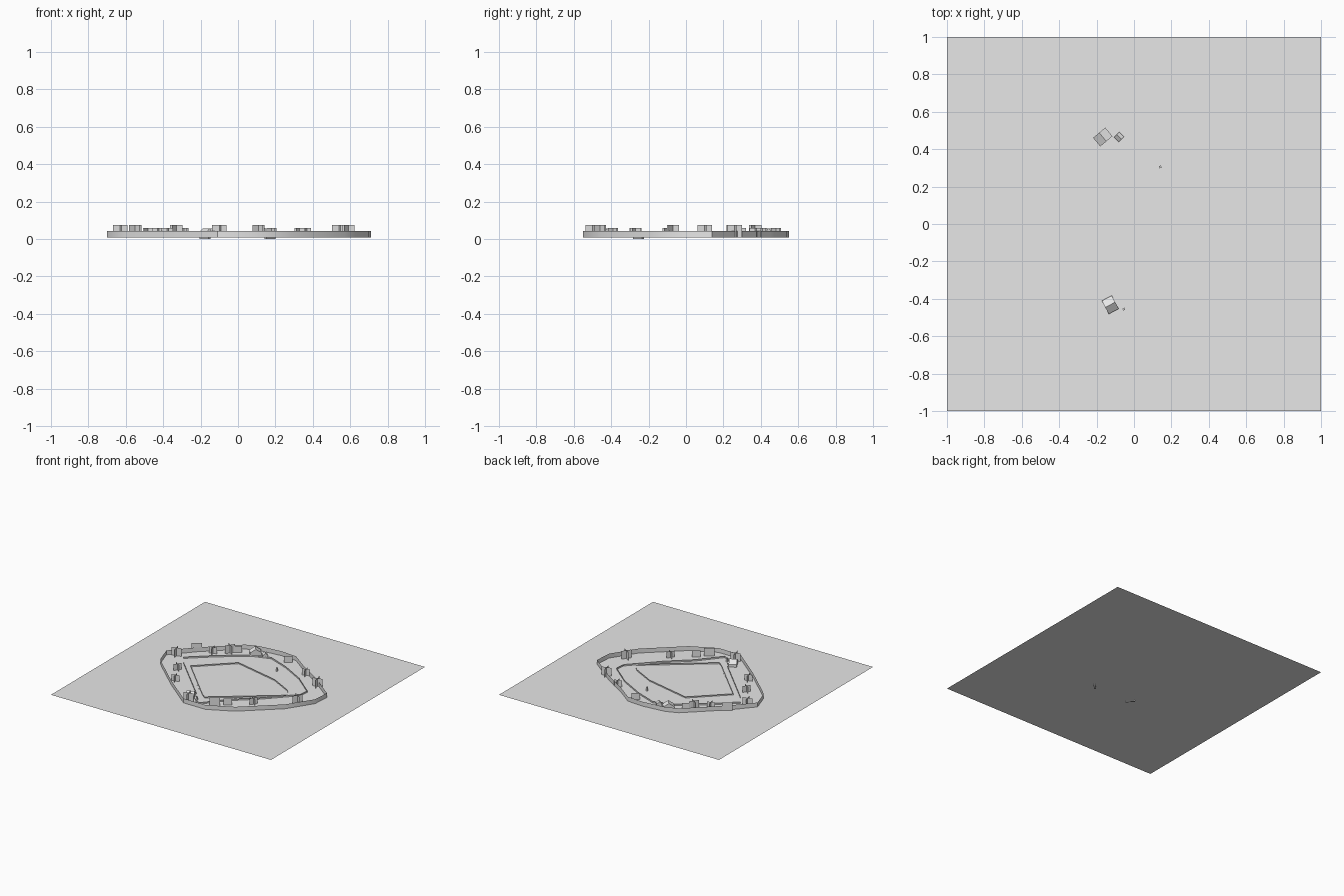
import bpy
import bmesh
import math
from mathutils import Matrix, Vector

cube = bpy.data.objects.get("Cube")
if cube:
    bpy.data.objects.remove(cube, do_unlink=True)

GROUND = 0.007

# One neutral grey for the whole model
grey = bpy.data.materials.new("neutral grey")
grey.use_nodes = True
colour = (0.8, 0.8, 0.8, 1)
grey.diffuse_color = colour
grey.node_tree.nodes["Principled BSDF"].inputs["Base Color"].default_value = colour


def finish(name, bm, location=(0, 0), turn=0):
    """Turn a bmesh into a named object standing on the ground."""
    mesh = bpy.data.meshes.new(name)
    bm.to_mesh(mesh)
    bm.free()
    mesh.materials.append(grey)
    obj = bpy.data.objects.new(name, mesh)
    obj.location = (location[0], location[1], GROUND)
    obj.rotation_euler.z = math.radians(turn)
    bpy.context.collection.objects.link(obj)
    return obj


def ribbon(name, path, height):
    """Closed upright sheet along a path."""
    bm = bmesh.new()
    low = [bm.verts.new((x, y, 0)) for x, y in path]
    high = [bm.verts.new((x, y, height)) for x, y in path]
    for i in range(len(path)):
        j = (i + 1) % len(path)
        bm.faces.new((low[i], low[j], high[j], high[i]))
    return finish(name, bm)


def crossed_tree(name, place, width, height, turn):
    """Two upright sheets that cross in the middle."""
    bm = bmesh.new()
    for angle in (0, math.pi / 2):
        side = Vector((math.cos(angle), math.sin(angle), 0)) * width / 2
        up = Vector((0, 0, height))
        bm.faces.new([bm.verts.new(p) for p in (-side, side, side + up, up - side)])
    return finish(name, bm, place, turn)


def gabled_house(name, place, width, length, eaves, ridge, turn):
    """Extruded gable profile, with the ridge along local y."""
    bm = bmesh.new()
    w = width / 2
    profile = [(-w, 0), (w, 0), (w, eaves), (0, ridge), (-w, eaves)]
    face = bm.faces.new([bm.verts.new((x, -length / 2, z)) for x, z in profile])
    new = bmesh.ops.extrude_face_region(bm, geom=[face])["geom"]
    moved = [v for v in new if isinstance(v, bmesh.types.BMVert)]
    bmesh.ops.translate(bm, verts=moved, vec=(0, length, 0))
    bmesh.ops.recalc_face_normals(bm, faces=bm.faces)
    return finish(name, bm, place, turn)


def box(name, place, size, bottom, turn=0):
    bm = bmesh.new()
    lift = Matrix.Translation((0, 0, bottom + size[2] / 2))
    bmesh.ops.create_cube(bm, size=1, matrix=lift @ Matrix.Diagonal((*size, 1)))
    return finish(name, bm, place, turn)


# Ground sheet
bm = bmesh.new()
bmesh.ops.create_grid(bm, x_segments=1, y_segments=1, size=1)
finish("ground", bm)

# Tall boundary wall
boundary = [(.71, .14), (.7, 0), (.57, -.2), (.29, -.45), (.09, -.55),
            (-.11, -.55), (-.37, -.34), (-.6, -.13), (-.65, -.08), (-.7, .07),
            (-.55, .24), (-.28, .49), (-.18, .53), (.01, .55), (.15, .54),
            (.27, .45), (.49, .31)]
wall = ribbon("boundary_wall", boundary, 0.036)
bpy.ops.object.select_all(action="DESELECT")
wall.select_set(True)
bpy.context.view_layer.objects.active = wall
bpy.ops.object.shade_smooth_by_angle(angle=math.radians(35))

# Low barriers outside and inside the track
outer = [(.54, .13), (.53, .05), (.32, -.17), (.15, -.32), (0, -.5),
         (-.05, -.48), (-.11, -.38), (-.34, -.15), (-.5, .01), (-.56, .09),
         (-.38, .25), (-.17, .41), (-.02, .46), (.16, .39), (.36, .28)]
inner = [(.46, -.01), (-.03, -.39), (-.07, -.36), (-.21, -.22),
         (-.43, 0), (-.17, .25), (.22, .16), (.41, .06)]
ribbon("outer_barrier", outer, 0.012)
ribbon("inner_barrier", inner, 0.01)

# Crossed sheet trees between the barrier and the wall
tall = [(-.63, .1), (-.55, .25), (-.33, .37), (-.1, -.5), (.11, -.46),
        (.59, -.07), (.54, .26)]
short = [(-.43, .29), (-.29, .41), (-.48, -.1), (-.38, -.27), (.18, -.39),
         (.33, -.27), (.36, .37), (.12, .48)]
for label, places, width, height in (("tall", tall, .08, .067),
                                     ("short", short, .065, .052)):
    for i, place in enumerate(places):
        crossed_tree(f"{label}_tree_{i + 1}", place, width, height, 15 + 20 * (i % 3))

# Gabled buildings
gabled_house("back_house", (-.167, .465), .085, .06, .022, .05, 40)
gabled_house("back_shed", (-.08, .465), .04, .035, .018, .035, 45)
gabled_house("front_house", (-.127, -.432), .08, .06, .022, .05, -62)

# Slim plates that pass through the ground sheet
for name, x, turn in (("right_plate", -.177, -45), ("left_plate", .172, 45)):
    box(name, (x, -.255), (.07, .014, .009), -GROUND, turn)

# Small marker posts
for i, place in enumerate([(.14, .305), (-.055, -.455)]):
    box(f"marker_post_{i + 1}", place, (.012, .012, .03), 0, 20)
